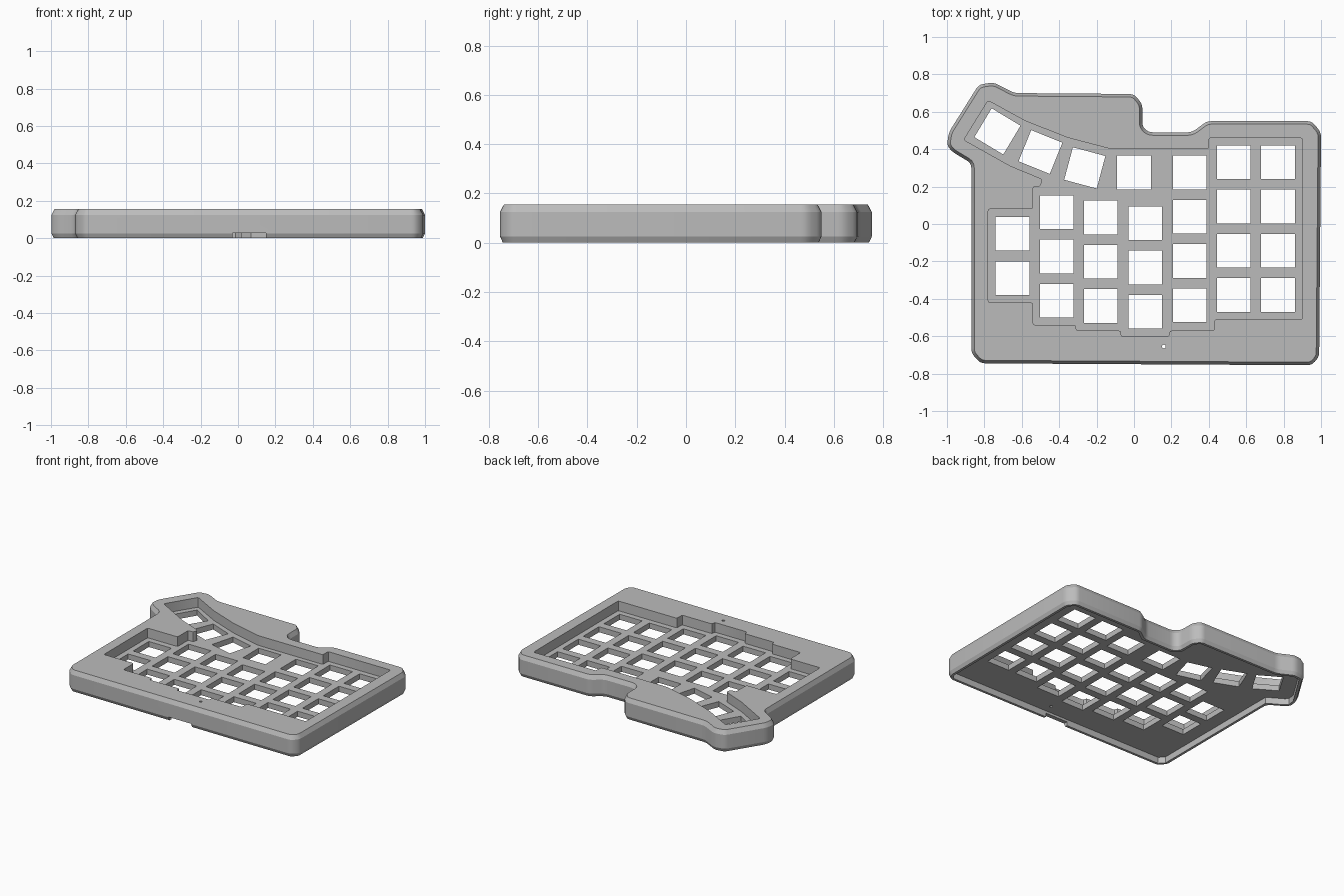
import bpy, bmesh, math
from mathutils import Vector, Matrix

old = bpy.data.objects.get("Cube")
if old:
    bpy.data.objects.remove(old, do_unlink=True)

grey = bpy.data.materials.new("case grey")
grey.use_nodes = True
COLOUR = (0.5, 0.5, 0.5, 1)
grey.diffuse_color = COLOUR
grey.node_tree.nodes["Principled BSDF"].inputs["Base Color"].default_value = COLOUR


def inset(points, d):
    """Move a counter-clockwise outline inward by d."""
    pts = [Vector(p) for p in points]
    out = []
    for i, p in enumerate(pts):
        a = (p - pts[i - 1]).normalized()
        b = (pts[(i + 1) % len(pts)] - p).normalized()
        na, nb = Vector((-a.y, a.x)), Vector((-b.y, b.x))
        out.append(p + (na + nb) * d / (1 + na.dot(nb)))
    return out


def round_corners(points, r, steps=3):
    """Replace each corner with a short curve."""
    pts = [Vector(p) for p in points]
    out = []
    for i, p in enumerate(pts):
        q, s = pts[i - 1] - p, pts[(i + 1) % len(pts)] - p
        a = p + q.normalized() * min(r, q.length * 0.4)
        b = p + s.normalized() * min(r, s.length * 0.4)
        for k in range(steps + 1):
            t = k / steps
            out.append(a * (1 - t) ** 2 + p * 2 * t * (1 - t) + b * t * t)
    return out


def add_loft(bm, layers):
    """Solid through (outline, z) layers."""
    rings = [[bm.verts.new((p[0], p[1], z)) for p in pts] for pts, z in layers]
    n = len(rings[0])
    bm.faces.new(rings[0][::-1])
    bm.faces.new(rings[-1])
    for lo, hi in zip(rings, rings[1:]):
        for i in range(n):
            j = (i + 1) % n
            bm.faces.new((lo[i], lo[j], hi[j], hi[i]))


def make(name, bm):
    bmesh.ops.recalc_face_normals(bm, faces=bm.faces)
    me = bpy.data.meshes.new(name)
    bm.to_mesh(me)
    bm.free()
    me.materials.append(grey)
    ob = bpy.data.objects.new(name, me)
    bpy.context.collection.objects.link(ob)
    return ob


# Main heights
TOP, FLOOR, UNDER, WALL = 0.155, 0.085, 0.045, 0.03

# Outer case with chamfered top and bottom rims
outline = [(-0.87, -0.69), (-0.82, -0.745), (0.95, -0.755), (0.99, -0.71),
           (1.0, 0.49), (0.95, 0.55), (0.39, 0.55), (0.31, 0.49), (0.08, 0.49),
           (0.045, 0.52), (0.045, 0.64), (0.0, 0.695), (-0.64, 0.70),
           (-0.75, 0.757), (-0.83, 0.745), (-0.99, 0.49), (-1.0, 0.42),
           (-0.97, 0.385), (-0.87, 0.325)]
outer = round_corners(outline, 0.025)
bm = bmesh.new()
add_loft(bm, [(inset(outer, 0.012), 0), (outer, 0.025),
              (outer, TOP - 0.03), (inset(outer, 0.016), TOP)])
case = make("keyboard_case", bm)

# Hollow underside
bm = bmesh.new()
cavity = inset(outline, WALL)
add_loft(bm, [(cavity, -0.1), (cavity, UNDER)])
cutters = [make("cavity_cutter", bm)]

# Sunken key well
well = [(-0.78, 0.66), (-0.91, 0.45), (-0.66, 0.31), (-0.49, 0.24),
        (-0.50, 0.20), (-0.54, 0.20), (-0.54, 0.08), (-0.78, 0.08),
        (-0.78, -0.42), (-0.54, -0.42), (-0.54, -0.54), (-0.31, -0.54),
        (-0.31, -0.57), (-0.07, -0.57), (-0.07, -0.60), (0.19, -0.60),
        (0.19, -0.57), (0.43, -0.57), (0.43, -0.51), (0.90, -0.51),
        (0.90, 0.46), (0.40, 0.46), (0.40, 0.40), (-0.12, 0.40),
        (-0.35, 0.46), (-0.58, 0.55)]
bm = bmesh.new()
well = round_corners(well, 0.012, 2)
add_loft(bm, [(well, FLOOR), (well, 0.3)])
cutters.append(make("key_well_cutter", bm))

# Switch openings: column x, top key y, number of keys
PITCH, KEY = 0.2365, 0.18
columns = [(-0.65, -0.053, 2), (-0.413, 0.063, 3), (-0.177, 0.035, 3),
           (0.06, 0.004, 3), (0.0, 0.275, 1), (0.298, 0.275, 4),
           (0.533, 0.33, 4), (0.77, 0.33, 4)]
keys = [(x, y - PITCH * k, 0) for x, y, n in columns for k in range(n)]
keys += [(-0.73, 0.495, -31), (-0.50, 0.385, -22), (-0.263, 0.30, -15)]
bm = bmesh.new()
for x, y, turn in keys:
    place = Matrix.Translation((x, y, 0.1)) @ Matrix.Rotation(math.radians(turn), 4, "Z")
    bmesh.ops.create_cube(bm, size=1, matrix=place @ Matrix.Diagonal((KEY, KEY, 0.3, 1)))
# Small reset hole
bmesh.ops.create_cone(bm, cap_ends=True, segments=16, radius1=0.01, radius2=0.01,
                      depth=0.6, matrix=Matrix.Translation((0.16, -0.655, 0.1)))
cutters.append(make("switch_opening_cutter", bm))

# Port notch in the front wall
bm = bmesh.new()
bmesh.ops.create_cube(bm, size=1, matrix=Matrix.Translation((0.06, -0.75, 0))
                      @ Matrix.Diagonal((0.18, 0.12, 0.056, 1)))
cutters.append(make("port_notch_cutter", bm))

# Carve the case
for cutter in cutters:
    cut = case.modifiers.new(cutter.name, "BOOLEAN")
    cut.operation, cut.solver, cut.object = "DIFFERENCE", "EXACT", cutter
bpy.context.view_layer.objects.active = case
case.select_set(True)
for cutter in cutters:
    bpy.ops.object.modifier_apply(modifier=cutter.name)
    bpy.data.objects.remove(cutter, do_unlink=True)
bpy.ops.object.shade_smooth_by_angle(angle=math.radians(25))
